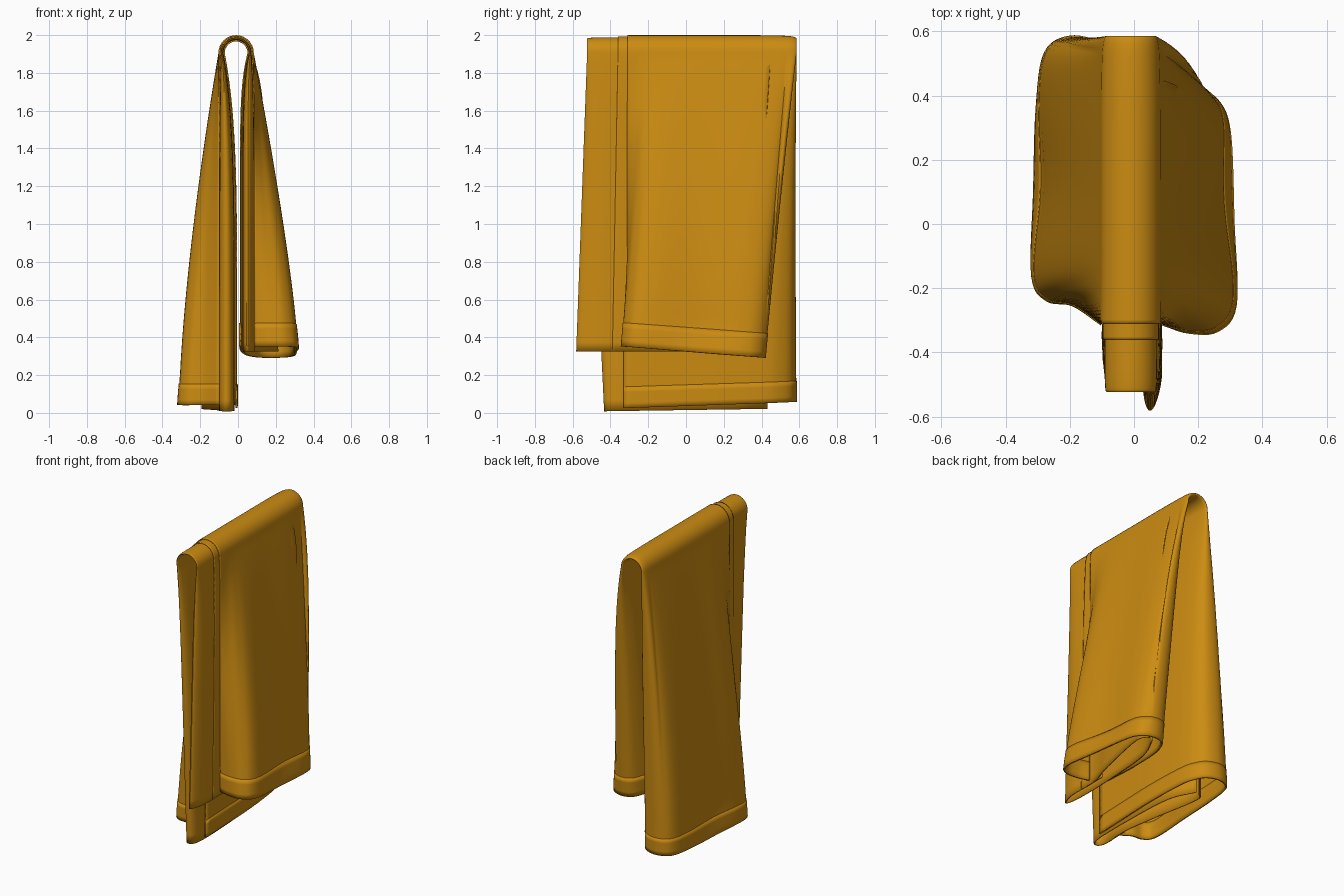
import bpy, math
from mathutils import Vector

cube = bpy.data.objects.get("Cube")
if cube:
    bpy.data.objects.remove(cube)

AMBER = (0.6, 0.26, 0.006, 1)
mat = bpy.data.materials.new("amber_cloth")
mat.use_nodes = True
mat.diffuse_color = AMBER
bsdf = mat.node_tree.nodes["Principled BSDF"]
bsdf.inputs["Base Color"].default_value = AMBER
bsdf.inputs["Roughness"].default_value = 0.9

BAR_X, BAR_Z = -0.01, 1.906

# Each plan: (radius, y) over the bar, then (x, y) at the long and short lower edges.
# Wrap: outer panel, folded round at the back into the innermost panel
WRAP = ([(.09, -.31), (.09, -.24), (.09, -.17), (.09, -.08), (.09, .12), (.09, .36),
         (.088, .5), (.084, .56), (.075, .582), (.067, .56), (.064, .46), (.064, .2),
         (.064, -.1), (.064, -.33)],
        [(-.1, -.31), (-.19, -.25), (-.27, -.235), (-.314, -.16), (-.308, .1), (-.3, .36),
         (-.275, .53), (-.2, .58), (-.11, .56), (-.06, .5), (-.03, .4), (-.01, .15),
         (-.008, -.1), (-.008, -.33)],
        [(.09, -.31), (.17, -.335), (.26, -.33), (.314, -.25), (.307, 0), (.296, .28),
         (.26, .38), (.19, .415), (.12, .4), (.08, .34), (.05, .25), (.025, .05),
         (.015, -.15), (.013, -.33)])

# Bundle: a flat loop tucked inside the wrap, folded at the front
BUNDLE = ([(.076, .45), (.078, .4), (.078, .1), (.078, -.2), (.078, -.45), (.0745, -.52),
           (.071, -.45), (.071, -.2), (.071, .2), (.074, .45)],
          [(-.15, .43), (-.19, .36), (-.13, .05), (-.09, -.2), (-.095, -.38), (-.06, -.43),
           (-.025, -.37), (-.025, -.1), (-.05, .25), (-.13, .43)],
          [(.17, .35), (.21, .27), (.14, -.08), (.085, -.28), (.083, -.48), (.052, -.578),
           (.03, -.5), (.03, -.25), (.06, .15), (.14, .34)])

# Narrow edge layer between the outer panel and the bundle
EDGE = ([(.084, -.2), (.084, -.3), (.084, -.36)],
        [(-.095, -.2), (-.095, -.3), (-.098, -.35)],
        [(.083, -.2), (.083, -.3), (.085, -.39)])


def spline(points, steps=6):
    """Smooth curve through the points."""
    pts = [Vector(p) for p in points]
    pts = [2 * pts[0] - pts[1]] + pts + [2 * pts[-1] - pts[-2]]
    out = []
    for a, b, c, d in zip(pts, pts[1:], pts[2:], pts[3:]):
        for s in range(steps):
            t = s / steps
            out.append(b + (c - a) * t / 2 + (a - 2.5 * b + 2 * c - d / 2) * t * t
                       + (1.5 * (b - c) + (d - a) / 2) * t ** 3)
    return out + [pts[-2]]


def hang_row(top, low, side, t, wrap):
    """One row across the cloth, t from the bar down to the lower edge."""
    row = []
    for i, (a, b) in enumerate(zip(top, low)):
        u = i / (len(top) - 1)
        inner = min(1, max(0, (u - 0.5) / 0.2 if wrap else (u - 0.3) / 0.25))
        if side < 0:
            ease = 1.5 + 4 * inner
            end = 0.05 + 0.03 * b.y - 0.015 * u if wrap else 0.015 + 0.015 * b.y
        else:
            ease = 1.3 + 9 * inner
            end = 0.325 - 0.08 * b.y if wrap else 0.325
        f = 1 - (1 - t) ** ease
        x = (BAR_X + side * a.x) * (1 - f) + b.x * f
        y = a.y + (b.y - a.y) * t
        # Shallow hollow in the middle of the outer panel, above the hem
        if wrap and u < 0.5:
            hollow = 0.025 * math.exp(-((y - 0.12) / 0.22) ** 2)
            x -= side * hollow * min(t, (1 - t) * 12)
        row.append((x, y, BAR_Z + (end - BAR_Z) * t))
    return row


def arch_row(top, angle):
    return [(BAR_X - p.x * math.cos(angle), p.y, BAR_Z + p.x * math.sin(angle))
            for p in top]


def cloth(name, rows, thickness):
    n = len(rows[0])
    verts = [p for row in rows for p in row]
    faces = [(r * n + i, r * n + i + 1, (r + 1) * n + i + 1, (r + 1) * n + i)
             for r in range(len(rows) - 1) for i in range(n - 1)]
    mesh = bpy.data.meshes.new(name)
    mesh.from_pydata(verts, [], faces)
    mesh.materials.append(mat)
    obj = bpy.data.objects.new(name, mesh)
    bpy.context.collection.objects.link(obj)
    solid = obj.modifiers.new("thickness", 'SOLIDIFY')
    solid.thickness = thickness
    solid.offset = 0
    bpy.ops.object.select_all(action='DESELECT')
    obj.select_set(True)
    bpy.context.view_layer.objects.active = obj
    bpy.ops.object.shade_smooth_by_angle(angle=math.radians(40))


def draped(name, plan, wrap):
    """Both hanging sides joined by the arch over the bar."""
    top, long_low, short_low = (spline(p) for p in plan)
    steps = 32
    rows = [hang_row(top, long_low, -1, 1 - j / steps, wrap) for j in range(steps)]
    rows += [arch_row(top, math.pi * j / 16) for j in range(17)]
    rows += [hang_row(top, short_low, 1, (j + 1) / steps, wrap) for j in range(steps)]
    cloth(name, rows, 0.007)


draped("towel_wrap", WRAP, True)
draped("towel_inner_fold", BUNDLE, False)
draped("towel_inner_edge", EDGE, False)

# Thicker sewn hems along the two lower edges of the wrap
for name, low, side, start in (("long_side_hem", WRAP[1], -1, 0.94),
                               ("short_side_hem", WRAP[2], 1, 0.92)):
    top, edge = spline(WRAP[0]), spline(low)
    hem = [hang_row(top, edge, side, start + (1 - start) * j / 4, True) for j in range(5)]
    cloth(name, hem, 0.013)
